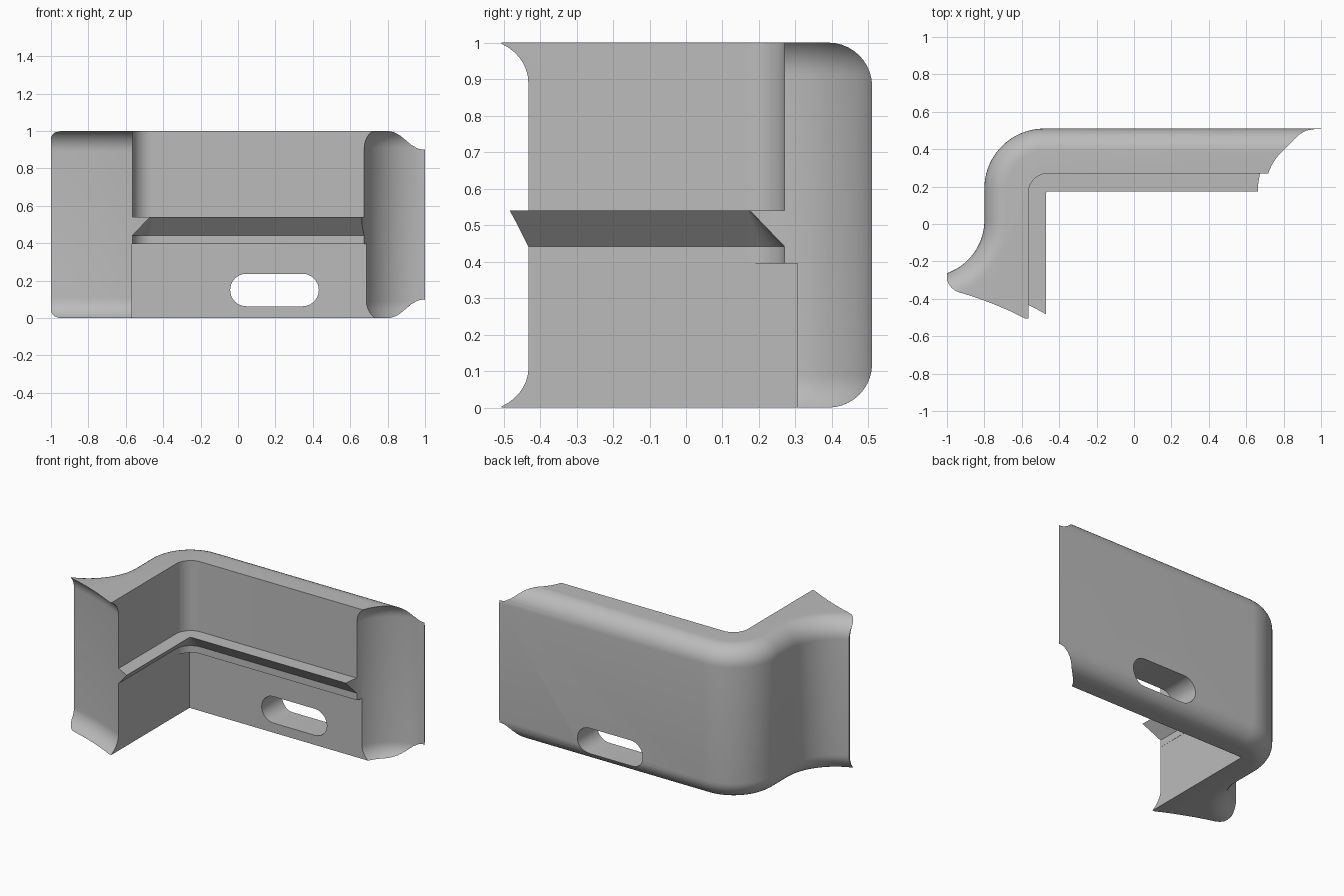
import bpy, bmesh
from math import sin, cos, radians, sqrt

cube = bpy.data.objects.get("Cube")
if cube:
    bpy.data.objects.remove(cube, do_unlink=True)

grey = bpy.data.materials.new("light_grey")
grey.use_nodes = True
grey.diffuse_color = (0.5, 0.5, 0.5, 1)
grey.node_tree.nodes["Principled BSDF"].inputs["Base Color"].default_value = (0.5, 0.5, 0.5, 1)


def arc(cx, cy, r, start, end, steps):
    angles = [radians(start + (end - start) * i / steps) for i in range(steps + 1)]
    return [(cx + r * cos(a), cy + r * sin(a)) for a in angles]


def loft(name, rings):
    """Closed solid through rings that share a point count."""
    bm = bmesh.new()
    layers = [[bm.verts.new(p) for p in ring] for ring in rings]
    for low, high in zip(layers, layers[1:]):
        n = len(low)
        for i in range(n):
            j = (i + 1) % n
            bm.faces.new((low[i], low[j], high[j], high[i]))
    bm.faces.new(layers[0][::-1])
    bm.faces.new(layers[-1])
    bmesh.ops.recalc_face_normals(bm, faces=bm.faces)
    mesh = bpy.data.meshes.new(name)
    bm.to_mesh(mesh)
    bm.free()
    obj = bpy.data.objects.new(name, mesh)
    bpy.context.collection.objects.link(obj)
    mesh.materials.append(grey)
    return obj


def at_height(points, z):
    return [(x, y, z) for x, y in points]


def box(name, x0, x1, y0, y1, z0, z1):
    plan = [(x0, y0), (x1, y0), (x1, y1), (x0, y1)]
    return loft(name, [at_height(plan, z0), at_height(plan, z1)])


def fillet_levels(z0, z1, r, steps=10):
    """Pairs of height and inset for a side with rounded rims."""
    half = [(r - r * cos(radians(90 * i / steps)), r - r * sin(radians(90 * i / steps)))
            for i in range(steps + 1)]
    return [(z0 + h, d) for h, d in half] + [(z1 - h, d) for h, d in half[::-1]]


def inner_path(d):
    """Inside face of both arms, moved inward by d."""
    return ([(-0.565 + d, -0.8)] + arc(-0.46, 0.165, 0.105 - d, 180, 90, 12)
            + [(1.1, 0.27 - d)])


def outer_path(d):
    """Outside face with its round corner and flared end."""
    return ([(1.1, 0.51 - d)] + arc(-0.48, 0.19, 0.32 - d, 90, 180, 24)
            + arc(-1.1, 0.02, 0.3 + d, 0, -80, 24) + [(-1.05, -0.8)])


def end_cutter(name, cx, cy, r, margin, steps):
    """Drum with rounded rims that hollows the end of an arm."""
    return loft(name, [at_height(arc(cx, cy, r - d, 0, 360 - 360 / steps, steps - 1), z)
                       for z, d in fillet_levels(-margin, 1 + margin, 0.12)])


def combine(target, other, operation):
    mod = target.modifiers.new(operation.lower(), "BOOLEAN")
    mod.operation = operation
    mod.solver = "EXACT"
    mod.object = other
    bpy.context.view_layer.objects.active = target
    bpy.ops.object.modifier_apply(modifier=mod.name)
    bpy.data.objects.remove(other, do_unlink=True)


# L-shaped wall with rounded outer rims
wall = loft("corner_wall", [at_height(inner_path(0) + outer_path(d), z)
                            for z, d in fillet_levels(0, 1, 0.12)])

# square recess in the lower inside corner
combine(wall, box("recess_cutter", -0.566, 1.3, -1, 0.305, -0.3, 0.395), "DIFFERENCE")

# inside ledge with a slanted underside
back = [(1.1, 0.37), (-0.66, 0.37), (-0.66, -0.8)]
ledge = loft("ledge", [at_height(inner_path(-0.005) + back, 0.436),
                       at_height(inner_path(0.095) + back, 0.54)])
combine(wall, ledge, "UNION")

# trim to size, then hollow both ends
combine(wall, box("trim_box", -1, 1, -0.505, 0.7, -0.1, 1.1), "INTERSECT")
combine(wall, end_cutter("right_end_cutter", 0.99, 0.18, 0.328, 0.03, 96), "DIFFERENCE")
combine(wall, end_cutter("left_end_cutter", -1.465, -2.218, 2, 0.01, 320), "DIFFERENCE")

# long slot through the back wall
slot = arc(0.345, 0.15, 0.087, -90, 90, 16) + arc(0.045, 0.15, 0.087, 90, 270, 16)
combine(wall, loft("slot_cutter", [[(x, y, z) for x, z in slot] for y in (0.1, 0.7)]),
        "DIFFERENCE")

# smooth curved faces, keep edges sharp
bpy.ops.object.select_all(action="DESELECT")
wall.select_set(True)
bpy.context.view_layer.objects.active = wall
bpy.ops.object.shade_smooth_by_angle(angle=radians(25))
